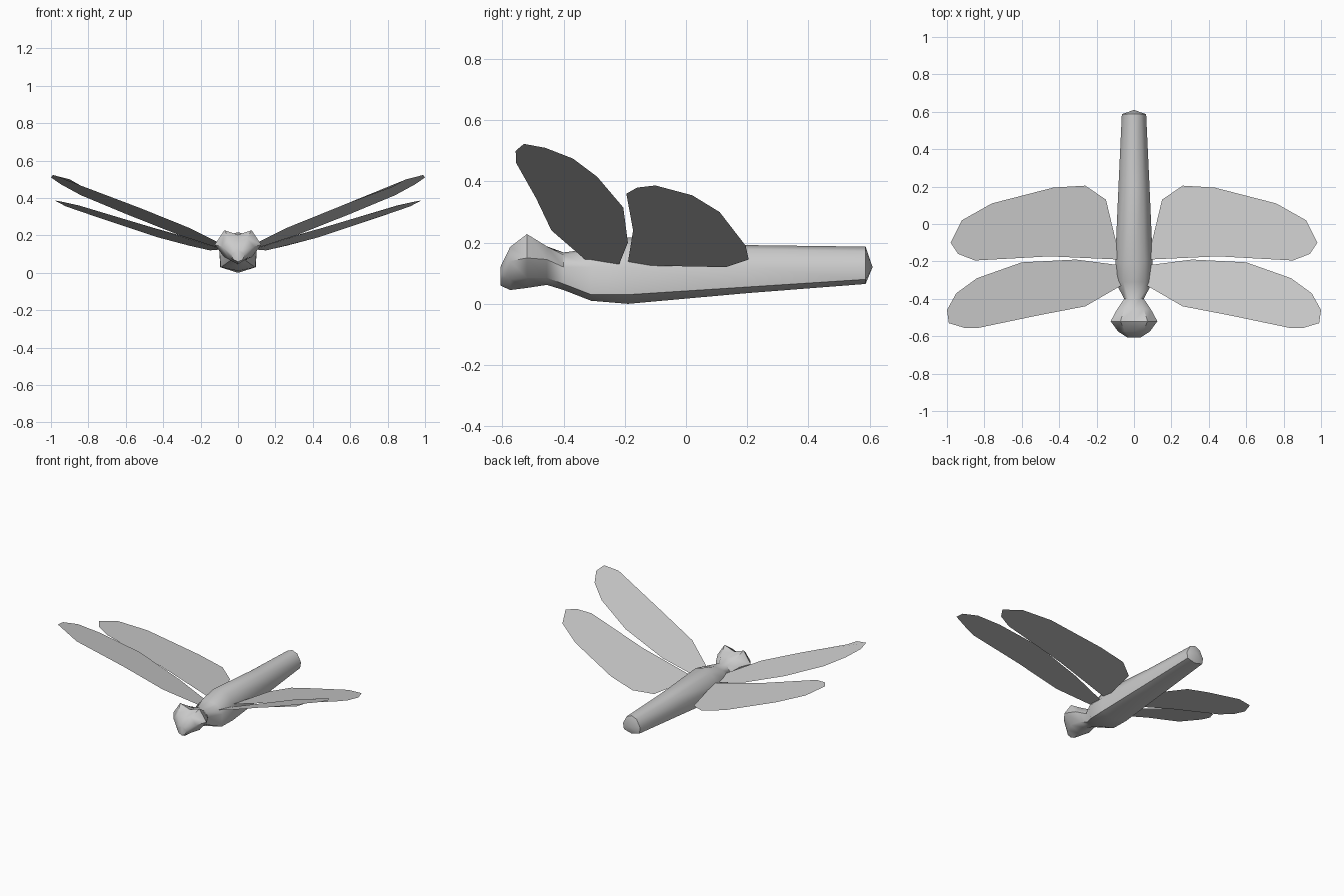
import bpy, bmesh

grey = bpy.data.materials.new("soft grey")
grey.diffuse_color = (0.6, 0.6, 0.6, 1)


def add_object(name, bm):
    mesh = bpy.data.meshes.new(name)
    bm.to_mesh(mesh)
    bm.free()
    mesh.materials.append(grey)
    ob = bpy.data.objects.new(name, mesh)
    bpy.context.collection.objects.link(ob)
    return ob


# Body and head: eight-sided rings lofted along y
# y, half width, top, shoulder z, side z, lower corner z, lower width ratio, bottom
RINGS = [
    (-0.607, 0.035, 0.12, 0.12, 0.10, 0.07, 0.7, 0.06),
    (-0.575, 0.085, 0.165, 0.186, 0.14, 0.08, 0.6, 0.045),
    (-0.52, 0.125, 0.203, 0.228, 0.15, 0.085, 0.6, 0.052),
    (-0.455, 0.09, 0.183, 0.188, 0.145, 0.085, 0.65, 0.062),
    (-0.40, 0.052, 0.168, 0.16, 0.12, 0.065, 0.8, 0.045),
    (-0.31, 0.10, 0.18, 0.17, 0.12, 0.03, 0.92, 0.01),
    (-0.19, 0.10, 0.217, 0.20, 0.12, 0.03, 0.95, 0.0),
    (0.20, 0.083, 0.192, 0.178, 0.12, 0.055, 0.92, 0.035),
    (0.587, 0.065, 0.187, 0.172, 0.12, 0.08, 0.9, 0.065),
]
bm = bmesh.new()
loops = []
for y, w, top, sh, mid, low, lw, bot in RINGS:
    half = [(w * 0.58, sh), (w, mid), (w * lw, low)]
    pts = [(0, top)] + half + [(0, bot)] + [(-x, z) for x, z in reversed(half)]
    loops.append([bm.verts.new((x, y, z)) for x, z in pts])
for a, b in zip(loops, loops[1:]):
    for i in range(8):
        j = (i + 1) % 8
        bm.faces.new((a[i], a[j], b[j], b[i]))
bm.faces.new(loops[0])
tip = bm.verts.new((0, 0.61, 0.12))
for i in range(8):
    bm.faces.new((loops[-1][i], loops[-1][(i + 1) % 8], tip))
bmesh.ops.recalc_face_normals(bm, faces=bm.faces)
body = add_object("body_and_head", bm)
bpy.context.view_layer.objects.active = body
body.select_set(True)
bpy.ops.object.shade_smooth_by_angle(angle=0.9)

# Wings: thin single-surface outlines, mirrored left and right
FRONT = [(0.07, -0.33, 0.145), (0.26, -0.44, 0.24), (0.52, -0.49, 0.345),
         (0.83, -0.555, 0.46), (0.90, -0.557, 0.50), (0.99, -0.53, 0.523),
         (1.0, -0.46, 0.51), (0.95, -0.37, 0.475), (0.84, -0.29, 0.415),
         (0.60, -0.205, 0.315), (0.31, -0.19, 0.20), (0.08, -0.22, 0.125)]
REAR = [(0.08, -0.19, 0.135), (0.45, -0.173, 0.24), (0.85, -0.195, 0.36),
        (0.94, -0.16, 0.38), (0.98, -0.10, 0.387), (0.92, 0.02, 0.355),
        (0.76, 0.11, 0.30), (0.43, 0.195, 0.19), (0.26, 0.205, 0.145),
        (0.15, 0.13, 0.12), (0.09, -0.12, 0.125)]
for part, outline in (("front", FRONT), ("rear", REAR)):
    for side, s in (("right", 1), ("left", -1)):
        bm = bmesh.new()
        face = bm.faces.new([bm.verts.new((s * x, y, z)) for x, y, z in outline])
        face.normal_update()
        if face.normal.z < 0:
            face.normal_flip()
        add_object(f"{part}_wing_{side}", bm)
